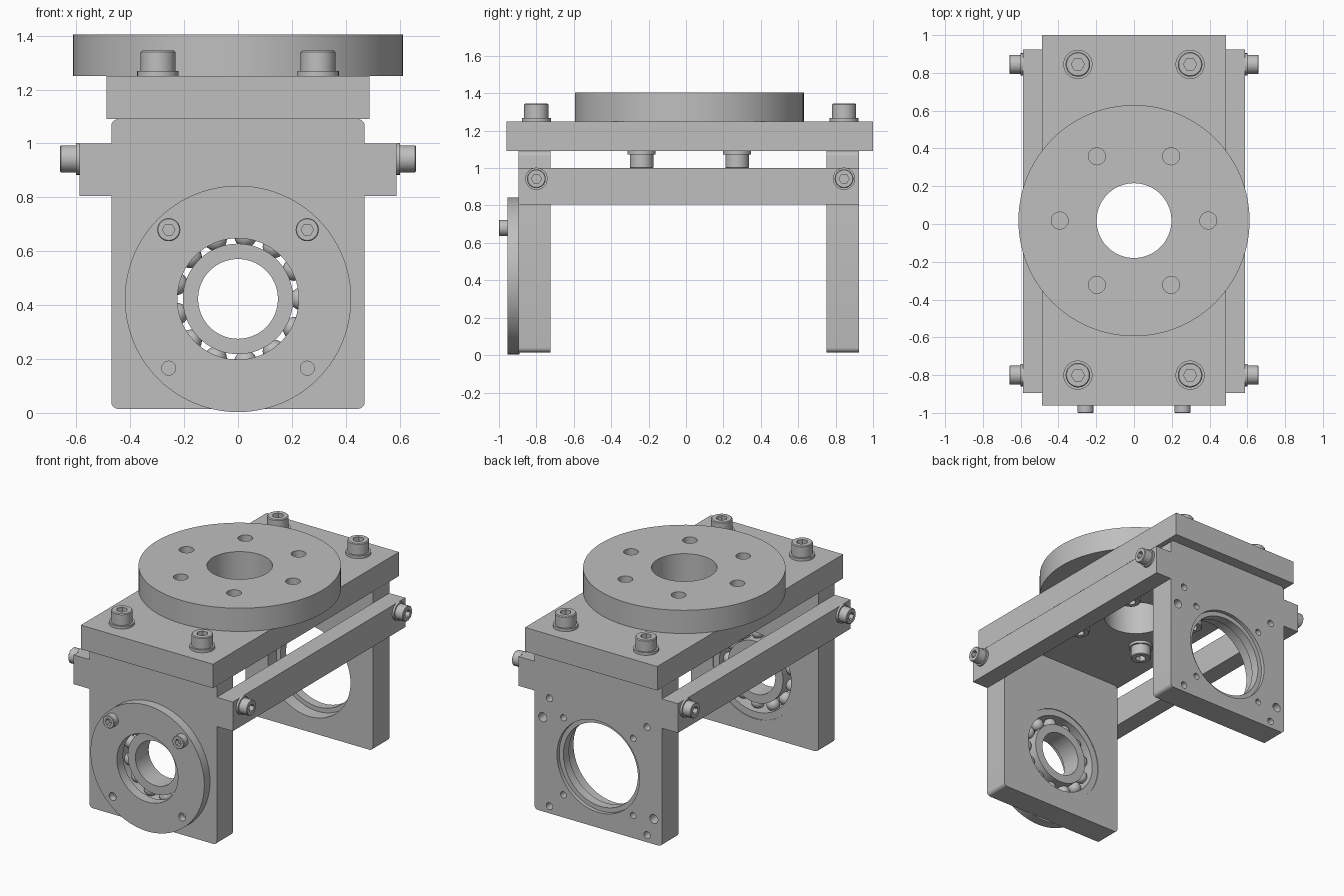
import bpy, bmesh, math
from mathutils import Matrix, Vector

if "Cube" in bpy.data.objects:
    bpy.data.objects.remove(bpy.data.objects["Cube"], do_unlink=True)

GREY = (0.52, 0.52, 0.52, 1)
mat = bpy.data.materials.new("machined grey")
mat.use_nodes = True
mat.diffuse_color = GREY
mat.node_tree.nodes["Principled BSDF"].inputs["Base Color"].default_value = GREY

X, Y, Z = Vector((1, 0, 0)), Vector((0, 1, 0)), Vector((0, 0, 1))
BORE_Z = 0.423    # height of the bearing axis
TABLE_Y = 0.018   # centre of the round table


def finish(ob):
    """Shade curved walls smooth and keep machined edges sharp."""
    for p in ob.data.polygons:
        p.use_smooth = True
    ob.data.set_sharp_from_angle(angle=math.radians(30))


def add(name, bm):
    bmesh.ops.recalc_face_normals(bm, faces=bm.faces)
    me = bpy.data.meshes.new(name)
    bm.to_mesh(me)
    bm.free()
    me.materials.append(mat)
    ob = bpy.data.objects.new(name, me)
    bpy.context.collection.objects.link(ob)
    finish(ob)
    return ob


def place(loc, axis, scale=1):
    turn = Vector(axis).to_track_quat('Z', 'Y').to_matrix().to_4x4()
    return Matrix.Translation(loc) @ turn @ Matrix.Scale(scale, 4)


def box(name, lo, hi, round_y=0):
    bm = bmesh.new()
    lo, hi = Vector(lo), Vector(hi)
    size = hi - lo
    bmesh.ops.create_cube(bm, size=1, matrix=Matrix.Translation((lo + hi) / 2) @ Matrix.Diagonal((*size, 1)))
    if round_y:
        along = [e for e in bm.edges if abs((e.verts[0].co - e.verts[1].co).y) > 0.01]
        bmesh.ops.bevel(bm, geom=along, offset=round_y, segments=5, profile=0.5, affect='EDGES')
    return add(name, bm)


def lathe_into(bm, profile, matrix, n=64):
    """Spin a closed (radius, height) profile; zero radius collapses to a point."""
    rings = []
    for r, h in profile:
        count = n if r > 0 else 1
        rings.append([bm.verts.new(matrix @ Vector((r * math.cos(math.tau * i / n),
                                                    r * math.sin(math.tau * i / n), h)))
                      for i in range(count)])
    for a, b in zip(rings, rings[1:] + rings[:1]):
        if len(a) == 1 and len(b) == 1:
            continue
        for i in range(n):
            j = (i + 1) % n
            quad = [a[i % len(a)], a[j % len(a)], b[j % len(b)], b[i % len(b)]]
            bm.faces.new(list(dict.fromkeys(quad)))


def lathe(name, profile, matrix, n=64):
    bm = bmesh.new()
    lathe_into(bm, profile, matrix, n)
    return add(name, bm)


def rod(r, h0, h1):
    return [(0, h0), (r, h0), (r, h1), (0, h1)]


def ring(r0, r1, h0, h1):
    return [(r0, h0), (r1, h0), (r1, h1), (r0, h1)]


def cut(ob, cuts, n=32):
    """Subtract a list of (profile, matrix) turned shapes."""
    bm = bmesh.new()
    for profile, matrix in cuts:
        lathe_into(bm, profile, matrix, n)
    cutter = add("cutter", bm)
    cutter.hide_render = True
    mod = ob.modifiers.new("holes", 'BOOLEAN')
    mod.operation, mod.solver, mod.object = 'DIFFERENCE', 'EXACT', cutter
    bpy.context.view_layer.update()
    deps = bpy.context.evaluated_depsgraph_get()
    me = bpy.data.meshes.new_from_object(ob.evaluated_get(deps))
    ob.modifiers.clear()
    ob.data = me
    bpy.data.objects.remove(cutter, do_unlink=True)
    finish(ob)


# Round table with a ring of six holes
table = lathe("round_table", ring(0.198, 0.612, 1.25, 1.405), place((0, TABLE_Y, 0), Z), 96)
cut(table, [(rod(0.045, 1.2, 1.5),
             place((0.393 * math.cos(a), TABLE_Y + 0.393 * math.sin(a), 0), Z))
            for a in [math.tau * i / 6 for i in range(6)]])

# Top plate
top = box("top_plate", (-0.488, -0.96, 1.09), (0.488, 1.0, 1.25))
cut(top, [(rod(0.198, 1, 1.3), place((0, TABLE_Y, 0), Z))], 96)

# Front end plate, bored right through for the bearing
front = box("front_end_plate", (-0.47, -0.895, 0.015), (0.47, -0.725, 1.09), 0.025)
cut(front, [(rod(0.31, -0.1, 0.3), place((0, -0.9, BORE_Z), Y))], 72)

# Back end plate: stepped bore with a retaining lip, plus tapped and dowel holes
back = box("back_end_plate", (-0.47, 0.75, 0.015), (0.47, 0.925, 1.09), 0.025)
stepped = [(0, -0.05), (0.305, -0.05), (0.305, 0.09), (0.275, 0.09),
           (0.275, 0.15), (0.305, 0.15), (0.305, 0.25), (0, 0.25)]
cut(back, [(stepped, place((0, 0.75, BORE_Z), Y))], 72)
holes = [(sx * d, sz * d, r) for sx in (-1, 1) for sz in (-1, 1)
         for d, r in ((0.257, 0.021), (0.36, 0.023))]
holes += [(0.41, 0.22, 0.03), (-0.41, -0.24, 0.03)]
cut(back, [(rod(r, -0.1, 0.1), place((x, 0.925, BORE_Z + z), Y)) for x, z, r in holes], 24)

# Side rails joining the end plates
for side, s in (("left", 1), ("right", -1)):
    x0, x1 = sorted((s * 0.47, s * 0.588))
    box(side + "_rail", (x0, -0.895, 0.805), (x1, 0.925, 1.0))

# Front bearing flange with two open lower holes
flange = lathe("front_flange", ring(0.225, 0.42, -0.955, -0.89), place((0, 0, BORE_Z), Y), 96)
cut(flange, [(rod(0.026, -1, -0.91), place((s * 0.257, 0, BORE_Z - 0.257), Y)) for s in (-1, 1)])

# Ball bearing
axis = place((0, 0, BORE_Z), Y)
lathe("bearing_inner_ring", ring(0.148, 0.205, -0.87, -0.73), axis, 72)
lathe("bearing_outer_ring", ring(0.265, 0.31, -0.87, -0.73), axis, 72)
bm = bmesh.new()
for i in range(13):
    a = math.tau * i / 13
    spot = Matrix.Translation((0.235 * math.cos(a), -0.8, BORE_Z + 0.235 * math.sin(a)))
    bmesh.ops.create_uvsphere(bm, u_segments=20, v_segments=12, radius=0.042, matrix=spot)
add("bearing_balls", bm)

# Socket screw with washer, shared by every screw position
screw = lathe("screw", [(0, 0), (0.077, 0), (0.077, 0.018), (0.065, 0.018),
                        (0.065, 0.089), (0.06, 0.094), (0, 0.094)], Matrix(), 40)
cut(screw, [(rod(0.035, 0.045, 0.2), Matrix())], 6)
screw_mesh = screw.data
bpy.data.objects.remove(screw, do_unlink=True)


def add_screw(name, loc, direction, scale=1):
    ob = bpy.data.objects.new(name, screw_mesh)
    ob.matrix_world = place(loc, direction, scale)
    bpy.context.collection.objects.link(ob)


for s in (-1, 1):
    for y in (-0.8, 0.845):
        add_screw("top_screw", (s * 0.297, y, 1.25), Z)
        add_screw("rail_screw", (s * 0.588, y, 0.943), s * X, 0.77)
    for t in (-1, 1):
        add_screw("table_screw", (s * 0.255, TABLE_Y + t * 0.255, 1.09), -Z, 0.97)
    add_screw("flange_screw", (s * 0.257, -0.938, BORE_Z + 0.257), -Y, 0.66)
